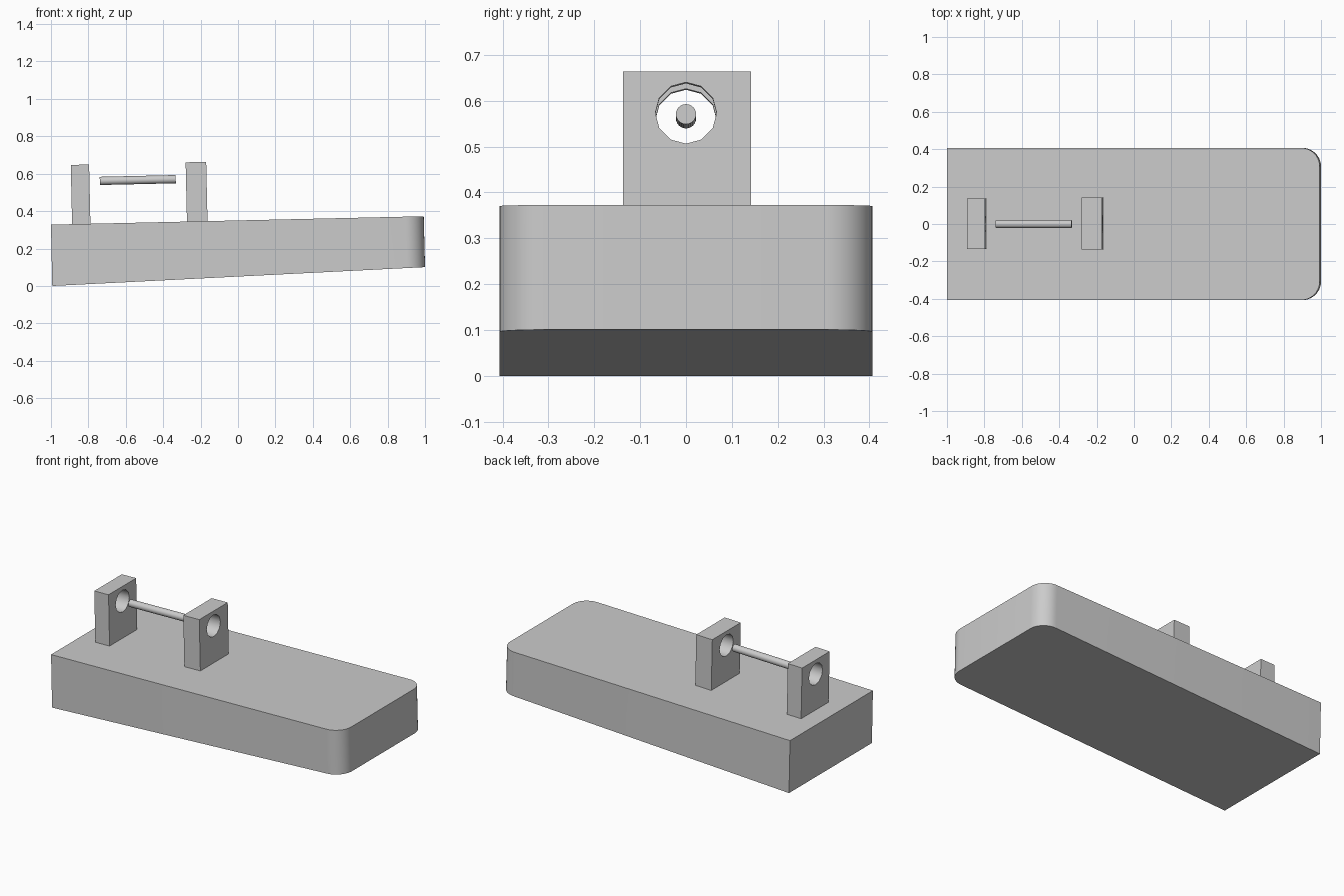
import bpy, bmesh, math
from math import sin, cos, pi
from mathutils import Matrix

if "Cube" in bpy.data.objects:
    bpy.data.objects.remove(bpy.data.objects["Cube"])

TILT = -math.atan(0.0225)   # the top deck and its fittings share one slope

grey = bpy.data.materials.new("plain grey")
grey.use_nodes = True
colour = (0.6, 0.6, 0.6, 1)
grey.diffuse_color = colour
grey.node_tree.nodes["Principled BSDF"].inputs["Base Color"].default_value = colour


def finish(bm, name, location=(0, 0, 0), tilt=0):
    bmesh.ops.recalc_face_normals(bm, faces=bm.faces)
    mesh = bpy.data.meshes.new(name)
    bm.to_mesh(mesh)
    bm.free()
    mesh.materials.append(grey)
    obj = bpy.data.objects.new(name, mesh)
    bpy.context.collection.objects.link(obj)
    obj.location = location
    obj.rotation_euler.y = tilt
    bpy.ops.object.select_all(action="DESELECT")
    obj.select_set(True)
    bpy.context.view_layer.objects.active = obj
    bpy.ops.object.shade_smooth_by_angle(angle=math.radians(40))
    return obj


# Wedge body: plan outline with two rounded corners
def outline(x0, x1, half, radius, steps=10):
    arc = [(x1 - radius + radius * sin(a), half - radius + radius * cos(a))
           for a in (i * pi / 2 / steps for i in range(steps + 1))]
    side = [(x0, half)] + arc
    return side + [(x, -y) for x, y in reversed(side)]


bm = bmesh.new()
top = [bm.verts.new((x, y, 0.35 + 0.0225 * x))
       for x, y in outline(-1.0, 0.993, 0.407, 0.1)]
bottom = [bm.verts.new((x, y, 0.05 + 0.0505 * x))
          for x, y in outline(-0.993, 1.0, 0.407, 0.1)]
bm.faces.new(top)
bm.faces.new(bottom[::-1])
for i in range(len(top)):
    j = (i + 1) % len(top)
    bm.faces.new((top[i], bottom[i], bottom[j], top[j]))
finish(bm, "wedge_body")


# Upright plates, each pierced by a round hole
def bracket(name, x, z, thick, y0, y1, height=0.317, hole_z=0.227, radius=0.067, sides=12):
    bm = bmesh.new()
    sunk = -0.01
    rect = [(y0, sunk), (y1, sunk), (y1, height), (y0, height)]
    ring = [(radius * sin(2 * pi * i / sides), hole_z + radius * cos(2 * pi * i / sides))
            for i in range(sides)]
    edges = []
    for loop in (rect, ring):
        vs = [bm.verts.new((-thick / 2, y, h)) for y, h in loop]
        edges += [bm.edges.new((vs[i - 1], vs[i])) for i in range(len(vs))]
    bmesh.ops.triangle_fill(bm, edges=edges, use_beauty=True, normal=(1, 0, 0))
    new = bmesh.ops.extrude_face_region(bm, geom=bm.faces[:], use_keep_orig=True)["geom"]
    bmesh.ops.translate(bm, vec=(thick, 0, 0),
                        verts=[g for g in new if isinstance(g, bmesh.types.BMVert)])
    finish(bm, name, (x, 0, z), TILT)


bracket("rear_bracket", -0.838, 0.331, 0.098, -0.134, 0.137)
bracket("front_bracket", -0.218, 0.345, 0.11, -0.137, 0.142)

# Loose rod between the brackets
bm = bmesh.new()
bmesh.ops.create_cone(bm, cap_ends=True, segments=24, radius1=0.022, radius2=0.022,
                      depth=0.406, matrix=Matrix.Rotation(pi / 2, 4, "Y"))
finish(bm, "rod", (-0.536, 0, 0.566), TILT)
